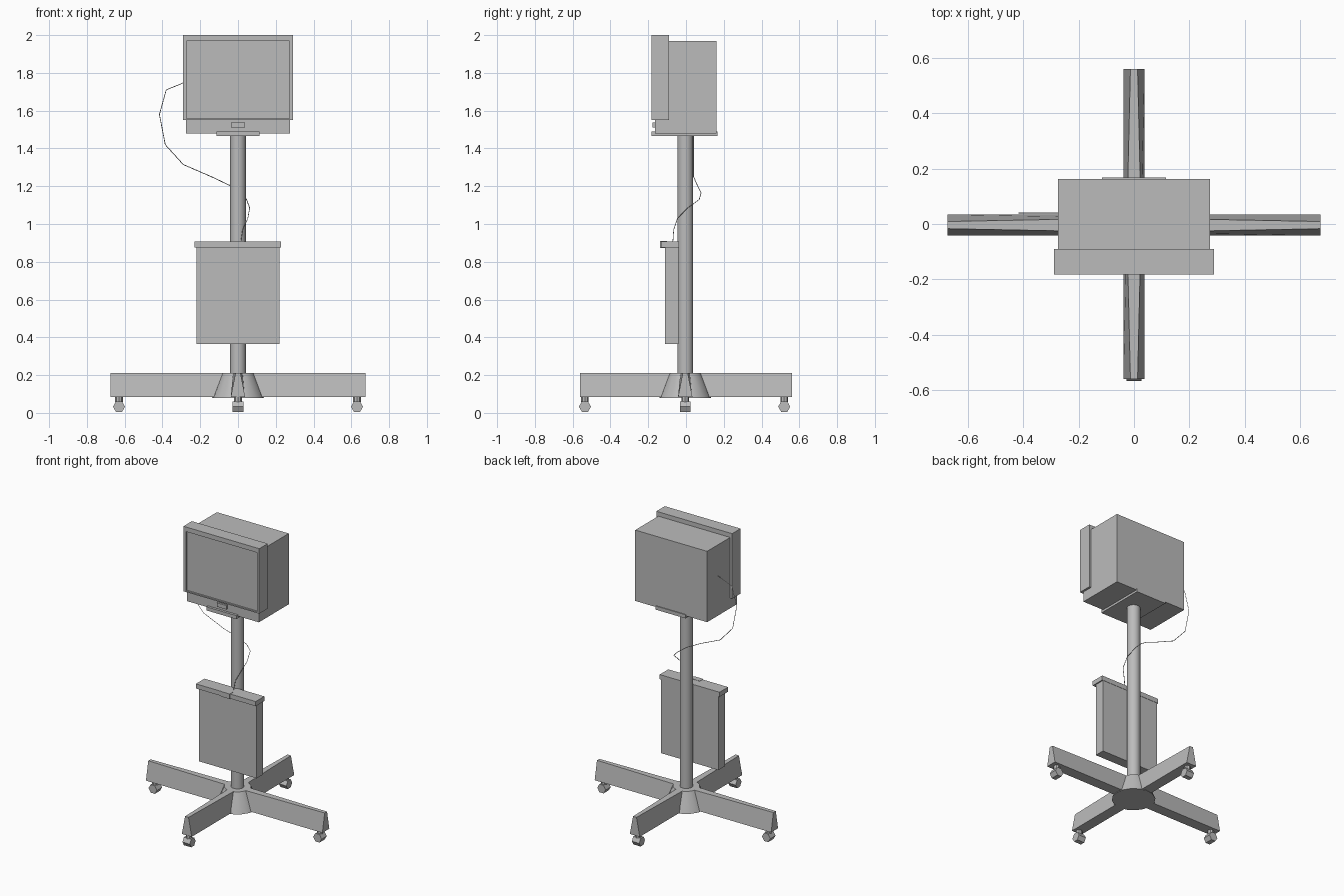
import bpy
import bmesh
from math import pi
from mathutils import Matrix, Vector

old = bpy.data.objects.get("Cube")
if old:
    bpy.data.objects.remove(old, do_unlink=True)

grey = bpy.data.materials.new("plain grey")
grey.use_nodes = True
grey.diffuse_color = (0.5, 0.5, 0.5, 1)
grey.node_tree.nodes["Principled BSDF"].inputs["Base Color"].default_value = (0.5, 0.5, 0.5, 1)

CY = -0.004  # centre line of the column


def finish(bm, name, smooth=False):
    bmesh.ops.recalc_face_normals(bm, faces=bm.faces)
    mesh = bpy.data.meshes.new(name)
    bm.to_mesh(mesh)
    bm.free()
    mesh.materials.append(grey)
    obj = bpy.data.objects.new(name, mesh)
    bpy.context.collection.objects.link(obj)
    if smooth:
        bpy.ops.object.select_all(action="DESELECT")
        obj.select_set(True)
        bpy.context.view_layer.objects.active = obj
        bpy.ops.object.shade_smooth_by_angle()
    return obj


def box_mesh(x, y, z):
    bm = bmesh.new()
    bmesh.ops.create_cube(bm, size=1)
    for v in bm.verts:
        v.co = Vector([lo + (c + 0.5) * (hi - lo) for c, (lo, hi) in zip(v.co, (x, y, z))])
    return bm


def box(name, x, y, z):
    return finish(box_mesh(x, y, z), name)


def cylinder(name, centre, r1, r2, depth, sides, rot=None, smooth=False):
    bm = bmesh.new()
    matrix = Matrix.Translation(centre) @ (rot or Matrix())
    bmesh.ops.create_cone(bm, cap_ends=True, segments=sides, radius1=r1,
                          radius2=r2, depth=depth, matrix=matrix)
    return finish(bm, name, smooth)


# Monitor housing, with a recessed screen in the front hood
box("monitor_body", (-0.275, 0.275), (-0.165, 0.162), (1.48, 1.97))
bm = box_mesh((-0.29, 0.29), (-0.182, -0.09), (1.55, 2.0))
front = min(bm.faces, key=lambda f: f.calc_center_median().y)
bmesh.ops.inset_region(bm, faces=[front], thickness=0.01)
for v in front.verts:
    v.co.x = 0.272 if v.co.x > 0 else -0.272
    v.co.z = 1.968 if v.co.z > 1.8 else 1.558
screen = bmesh.ops.extrude_face_region(bm, geom=[front])
bmesh.ops.delete(bm, geom=[front], context="FACES_ONLY")
for v in screen["geom"]:
    if isinstance(v, bmesh.types.BMVert):
        v.co.y += 0.012
finish(bm, "screen_hood")
box("control_strip", (-0.037, 0.037), (-0.178, -0.16), (1.51, 1.537))
box("monitor_plate", (-0.115, 0.115), (-0.182, 0.168), (1.465, 1.49))

# Column and flared hub
cylinder("column", (0, CY, 0.83), 0.042, 0.042, 1.28, 16, smooth=True)
cylinder("hub", (0, CY, 0.146), 0.137, 0.085, 0.132, 16, smooth=True)


# Four tapering legs, each with a stem and a hexagonal wheel
def leg(name, angle, length, wheel_at):
    turn = Matrix.Rotation(angle, 4, "Z")
    # The centre line offset only shifts legs sideways
    place = Matrix.Translation((0, CY if abs(turn[0][0]) > 0.5 else 0, 0)) @ turn
    bm = box_mesh((0, length), (-0.5, 0.5), (0.084, 0.212))
    for v in bm.verts:
        if v.co.z < 0.1:
            half = 0.038
        else:
            half = 0.013 if v.co.x > 0.1 else 0.026
        v.co.y = half if v.co.y > 0 else -half
    bm.transform(place)
    finish(bm, name + "_leg")
    cylinder(name + "_caster_stem", place @ Vector((wheel_at, 0, 0.072)), 0.02, 0.02, 0.03, 8)
    lie = turn @ Matrix.Rotation(pi / 2, 4, "X")
    cylinder(name + "_caster_wheel", place @ Vector((wheel_at, 0, 0.033)),
             0.032, 0.032, 0.056, 6, lie @ Matrix.Rotation(pi / 6, 4, "Z"))


leg("left", 0, 0.675, 0.63)
leg("back", pi / 2, 0.56, 0.52)
leg("right", pi, 0.675, 0.63)
leg("front", -pi / 2, 0.56, 0.535)

# Hanging case with an overhanging lid and clasp
box("case", (-0.22, 0.22), (-0.11, -0.04), (0.365, 0.88))
box("case_lid", (-0.23, 0.228), (-0.132, -0.038), (0.875, 0.907))
box("lid_clasp", (-0.035, 0.033), (-0.138, -0.1), (0.874, 0.909))

# Cable from the monitor side, round the column, down to the case
path = [(-0.27, 0.04, 1.755), (-0.38, 0.04, 1.71), (-0.416, 0.04, 1.58),
        (-0.385, 0.04, 1.42), (-0.29, 0.04, 1.315), (-0.14, 0.04, 1.25),
        (-0.045, 0.06, 1.205), (0.01, 0.08, 1.165), (0.045, 0.07, 1.13),
        (0.062, 0.01, 1.085), (0.052, -0.045, 1.03), (0.025, -0.065, 0.97),
        (0.015, -0.07, 0.9)]
curve = bpy.data.curves.new("cable", "CURVE")
curve.dimensions = "3D"
curve.bevel_depth = 0.002
curve.bevel_resolution = 0
curve.materials.append(grey)
line = curve.splines.new("POLY")
line.points.add(len(path) - 1)
for point, co in zip(line.points, path):
    point.co = (*co, 1)
bpy.context.collection.objects.link(bpy.data.objects.new("cable", curve))
